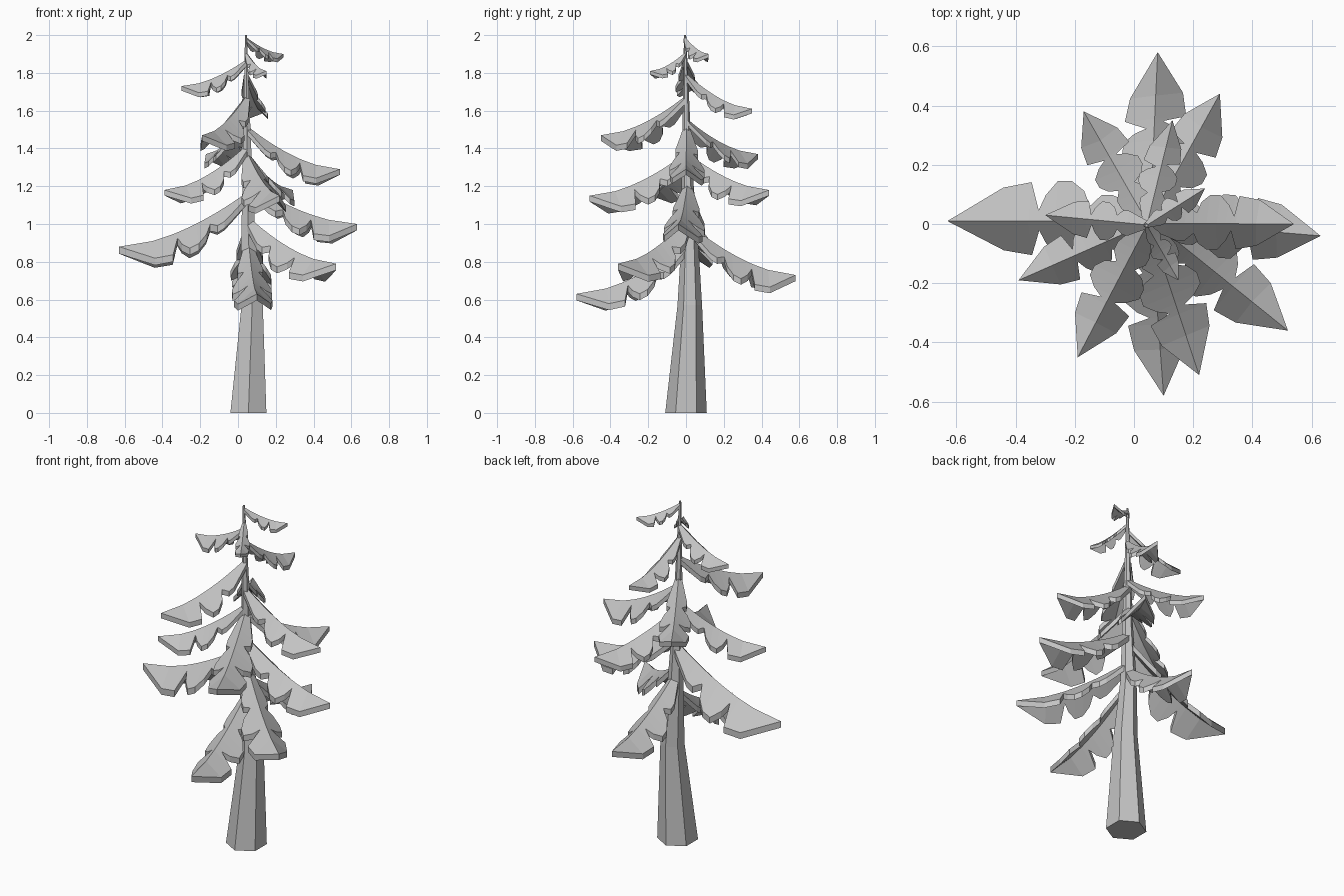
import bpy, bmesh, math, random
from mathutils import Vector

random.seed(4)
cube = bpy.data.objects.get("Cube")
if cube:
    bpy.data.objects.remove(cube)

grey = bpy.data.materials.new("plain_grey")
grey.use_nodes = True
grey.diffuse_color = (0.55, 0.55, 0.55, 1)
grey.node_tree.nodes["Principled BSDF"].inputs["Base Color"].default_value = grey.diffuse_color


def finish(bm, name):
    bmesh.ops.recalc_face_normals(bm, faces=bm.faces)
    mesh = bpy.data.meshes.new(name)
    bm.to_mesh(mesh)
    bm.free()
    mesh.materials.append(grey)
    obj = bpy.data.objects.new(name, mesh)
    bpy.context.collection.objects.link(obj)
    return obj


# Trunk: hexagonal rings as centre x, centre y, height, radius
RINGS = [(0.055, 0, 0, 0.11), (0.075, 0.02, 0.57, 0.065), (0.055, 0.02, 0.92, 0.044),
         (0.05, 0.005, 1.3, 0.028), (0.045, 0, 1.7, 0.015), (0.042, -0.005, 2, 0.006)]


def trunk_centre(z):
    for a, b in zip(RINGS, RINGS[1:]):
        if z <= b[2]:
            return Vector(a[:3]).lerp(Vector(b[:3]), (z - a[2]) / (b[2] - a[2]))
    return Vector(RINGS[-1][:3])


bm = bmesh.new()
loops = []
for x, y, z, r in RINGS:
    angles = [math.pi / 2 + i * math.tau / 6 for i in range(6)]
    loops.append([bm.verts.new((x + r * math.cos(a), y + r * math.sin(a), z)) for a in angles])
for low, high in zip(loops, loops[1:]):
    for i in range(6):
        j = (i + 1) % 6
        bm.faces.new((low[i], low[j], high[j], high[i]))
bm.faces.new(loops[0])
bm.faces.new(loops[-1])
finish(bm, "trunk")

# Branch outline from trunk to tip: fraction along, half width per length
OUTLINE = [(0, 0.04), (0.12, 0.09), (0.19, 0.12), (0.25, 0.12), (0.29, 0.085),
           (0.31, 0.07), (0.34, 0.14), (0.4, 0.185), (0.47, 0.185), (0.53, 0.12),
           (0.565, 0.05), (0.6, 0.18), (0.74, 0.155)]
SIDE_SLOPE = 0.95


def branch(name, tip, attach):
    """Drooping roof-shaped bough with lobed edges, thickened downwards."""
    start, end = trunk_centre(attach), Vector(tip)
    flat = Vector((end.x - start.x, end.y - start.y, 0))
    length = flat.length
    side = Vector((-flat.y, flat.x, 0)) / length

    def surface(t, w):
        z = end.z + (attach - end.z) * (1 - t) ** 1.7 - SIDE_SLOPE * abs(w) * length
        p = start + flat * t + side * w * length
        return Vector((p.x, p.y, z))

    bm = bmesh.new()
    ridge = [bm.verts.new(surface(t, 0)) for t, w in OUTLINE]
    point = bm.verts.new(surface(1, 0))
    for sign in (1, -1):
        shift = random.uniform(-0.03, 0.03)
        wide = random.uniform(0.92, 1.08)
        edge = [bm.verts.new(surface(t + shift * min(1, t * 3), sign * w * wide))
                for t, w in OUTLINE]
        for i in range(len(OUTLINE) - 1):
            quad = [ridge[i], ridge[i + 1], edge[i + 1], edge[i]]
            bm.faces.new(quad if sign < 0 else quad[::-1])
        tri = [ridge[-1], point, edge[-1]]
        bm.faces.new(tri if sign < 0 else tri[::-1])
    # Thickness
    top = bm.faces[:]
    copy = bmesh.ops.extrude_face_region(bm, geom=top, use_keep_orig=True)
    moved = [v for v in copy["geom"] if isinstance(v, bmesh.types.BMVert)]
    bmesh.ops.translate(bm, verts=moved, vec=(0, 0, -0.01 - 0.04 * length))
    finish(bm, name)


# Branches from the bottom up: tip position, attachment height
BRANCHES = [((0.10, -0.58, 0.63), 0.91), ((0.08, 0.58, 0.73), 1.0),
            ((0.52, -0.36, 0.79), 1.04), ((-0.63, 0.01, 0.88), 1.17),
            ((0.63, -0.04, 1.0), 1.22), ((0.22, -0.51, 1.15), 1.38),
            ((0.29, 0.44, 1.18), 1.38), ((-0.39, -0.19, 1.18), 1.42),
            ((0.54, 0.0, 1.29), 1.52), ((-0.17, 0.38, 1.37), 1.56),
            ((-0.19, -0.45, 1.47), 1.68), ((0.13, 0.35, 1.61), 1.8),
            ((-0.30, 0.03, 1.73), 1.87), ((0.15, -0.19, 1.81), 1.91),
            ((0.24, 0.12, 1.9), 1.99)]
for number, (tip, attach) in enumerate(BRANCHES, 1):
    branch(f"branch_{number}", tip, attach)
